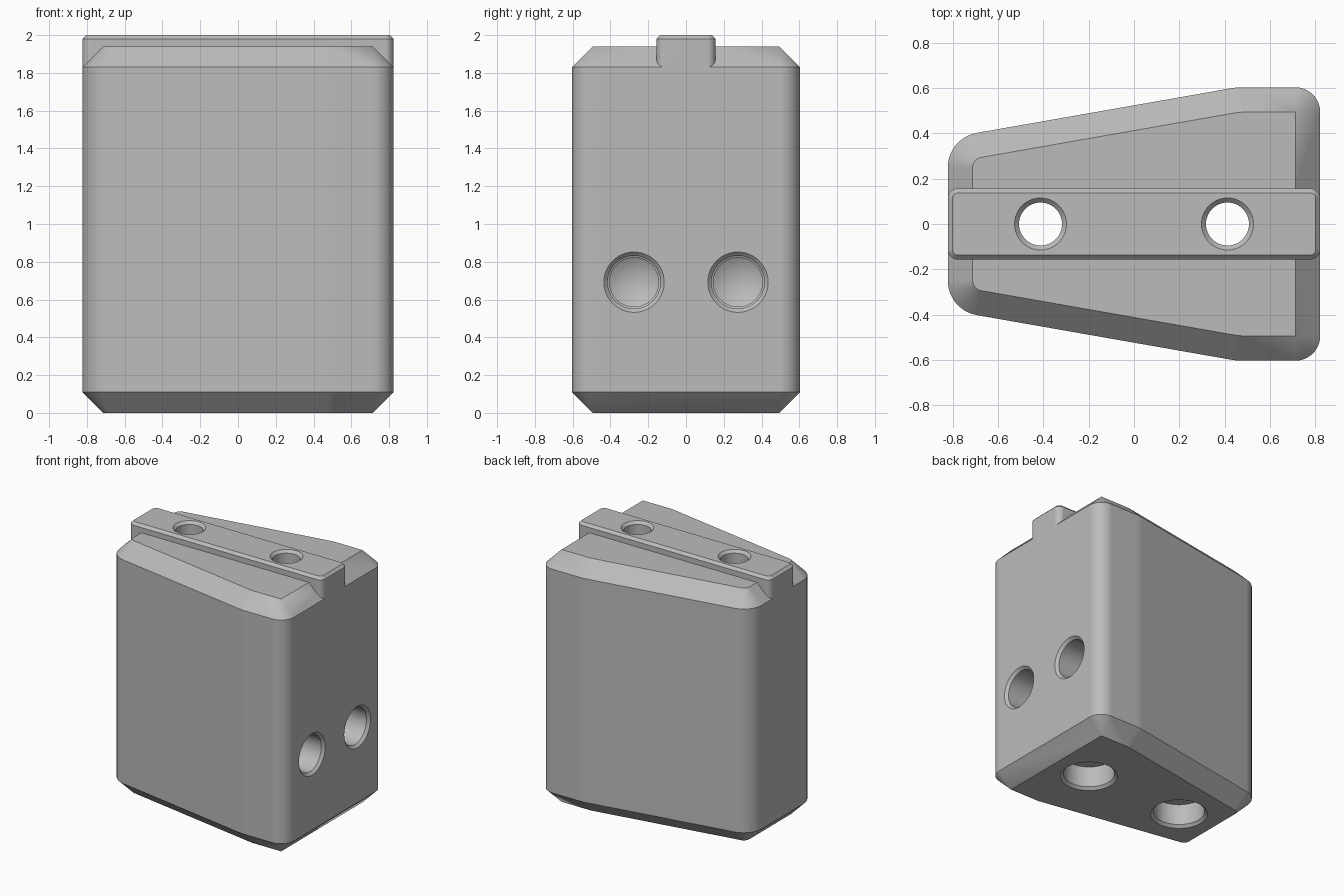
import bpy, bmesh
from math import sin, cos, pi, radians
from mathutils import Matrix

if "Cube" in bpy.data.objects:
    bpy.data.objects.remove(bpy.data.objects["Cube"], do_unlink=True)

grey = bpy.data.materials.new("plain grey")
grey.use_nodes = True
colour = (0.5, 0.5, 0.5, 1)
grey.diffuse_color = colour
grey.node_tree.nodes["Principled BSDF"].inputs["Base Color"].default_value = colour


def outline(arcs, inset):
    """Plan outline from corner arcs of the +y half, mirrored to -y."""
    half = []
    for cx, cy, r, start, end, steps in arcs:
        r = max(r - inset, 0.0)
        for i in range(steps + 1):
            a = radians(start + (end - start) * i / steps)
            half.append((cx + r * cos(a), cy + r * sin(a)))
    return half + [(x, -y) for x, y in reversed(half)]


def loft(name, rings):
    """Join equal rings of points into a closed solid."""
    bm = bmesh.new()
    loops = [[bm.verts.new(p) for p in ring] for ring in rings]
    n = len(loops[0])
    for a, b in zip(loops, loops[1:]):
        for i in range(n):
            j = (i + 1) % n
            bm.faces.new((a[i], a[j], b[j], b[i]))
    bm.faces.new(loops[0])
    bm.faces.new(loops[-1])
    bmesh.ops.remove_doubles(bm, verts=bm.verts, dist=0.0005)
    bmesh.ops.recalc_face_normals(bm, faces=bm.faces)
    mesh = bpy.data.meshes.new(name)
    bm.to_mesh(mesh)
    bm.free()
    mesh.materials.append(grey)
    obj = bpy.data.objects.new(name, mesh)
    bpy.context.collection.objects.link(obj)
    return obj


def prism(name, arcs, levels):
    return loft(name, [[(x, y, z) for x, y in outline(arcs, d)] for z, d in levels])


def bore(name, profile, matrix, sides=48):
    """Turned cutter: profile of (radius, height) about local z."""
    rings = [[(r * cos(2 * pi * i / sides), r * sin(2 * pi * i / sides), z)
              for i in range(sides)] for r, z in profile]
    obj = loft(name, rings)
    obj.data.transform(matrix)
    obj.hide_render = True
    return obj


def combine(target, other, operation):
    mod = target.modifiers.new(operation, "BOOLEAN")
    mod.operation, mod.solver, mod.object = operation, "EXACT", other
    bpy.context.view_layer.objects.active = target
    bpy.ops.object.modifier_apply(modifier=mod.name)
    bpy.data.objects.remove(other, do_unlink=True)


# Tapered block with chamfered top and bottom
BEVEL = 0.11
block = prism("tapered_block",
              [(-0.668, 0.25, 0.155, 180, 100, 10),
               (0.48, 0.304, 0.3, 100, 90, 3),
               (0.713, 0.494, BEVEL, 90, 0, 10)],
              [(0, BEVEL), (BEVEL, 0), (1.83, 0), (1.94, BEVEL)])

# Raised rail across the top, flush with both ends
rail = prism("top_rail",
             [(-0.778, 0.112, 0.045, 180, 90, 8),
              (0.778, 0.112, 0.045, 90, 0, 8)],
             [(1.7, 0), (1.98, 0), (2.0, 0.02)])
combine(block, rail, "UNION")

# Upright through holes, counterbored from below
for x in (-0.413, 0.413):
    cutter = bore("bolt_hole_cutter",
                  [(0.21, -0.01), (0.18, 0.02), (0.18, 0.18), (0.095, 0.18),
                   (0.095, 1.98), (0.125, 2.01)],
                  Matrix.Translation((x, 0, 0)))
    combine(block, cutter, "DIFFERENCE")

# Blind holes with drill-point ends in the wide end
for y in (-0.275, 0.275):
    cutter = bore("side_hole_cutter",
                  [(0.17, 0.01), (0.14, -0.02), (0.14, -0.42), (0.13, -0.425),
                   (0.13, -0.45), (0, -0.525)],
                  Matrix.Translation((0.823, y, 0.692)) @ Matrix.Rotation(pi / 2, 4, "Y"))
    combine(block, cutter, "DIFFERENCE")

# Smooth rounds, crisp chamfers, flat large faces
bpy.ops.object.select_all(action="DESELECT")
block.select_set(True)
bpy.context.view_layer.objects.active = block
bpy.ops.object.shade_smooth_by_angle(angle=radians(25))
weighted = block.modifiers.new("flat_faces", "WEIGHTED_NORMAL")
weighted.keep_sharp = True
